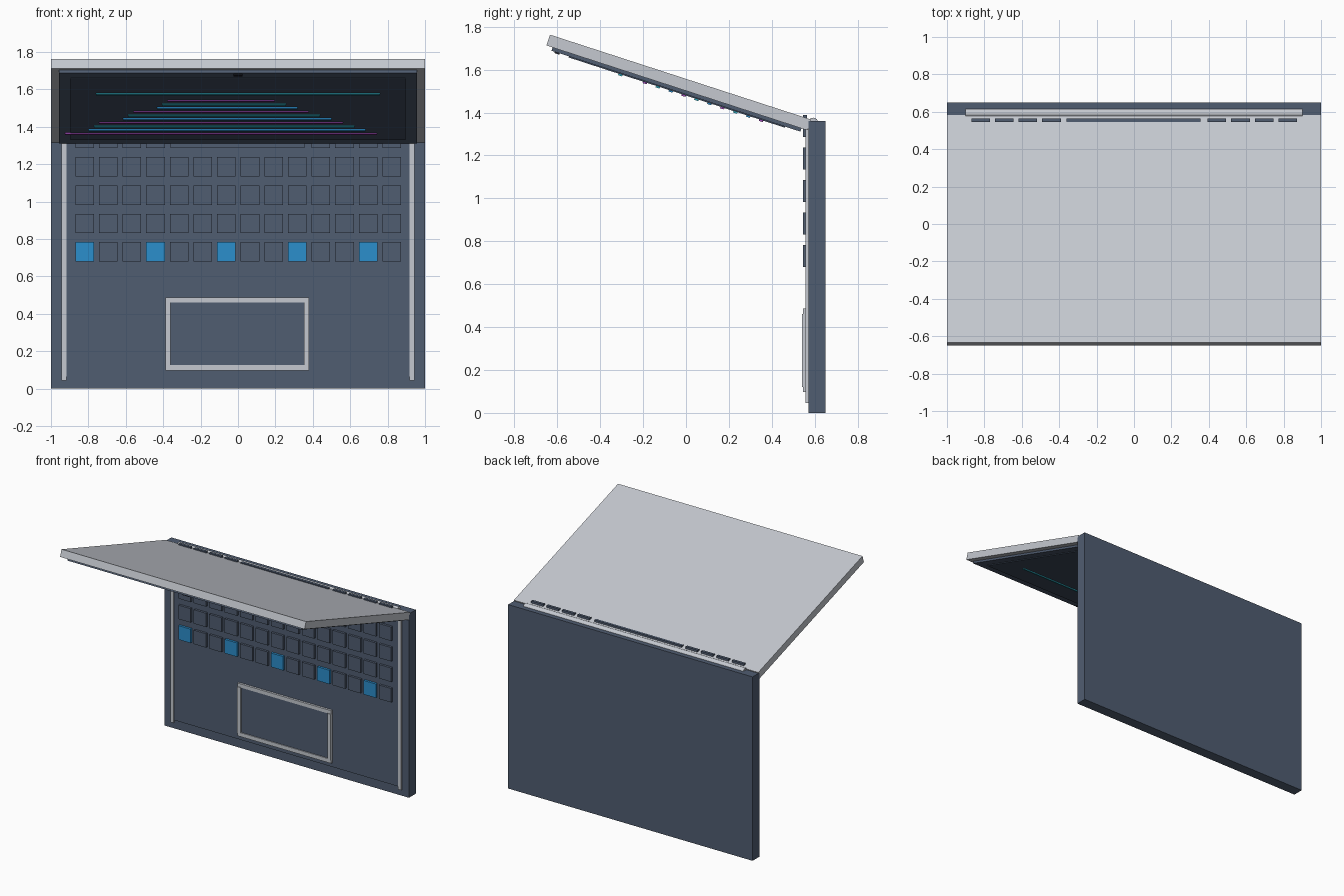
import bpy, bmesh, math
from mathutils import Vector, Matrix

if "Cube" in bpy.data.objects:
    bpy.data.objects.remove(bpy.data.objects["Cube"])


def material(name, r, g, b):
    def lin(c):
        c /= 255
        return c / 12.92 if c <= 0.04045 else ((c + 0.055) / 1.055) ** 2.4
    m = bpy.data.materials.new(name)
    m.diffuse_color = (lin(r), lin(g), lin(b), 1)
    m.use_nodes = True
    m.node_tree.nodes["Principled BSDF"].inputs["Base Color"].default_value = m.diffuse_color
    return m


SLATE = material("slate", 80, 93, 113)
SILVER = material("silver", 197, 201, 208)
SCREEN = material("dark_screen", 68, 81, 100)
BLUE = material("key_blue", 43, 142, 204)
CYAN = material("cyan", 50, 175, 195)
PURPLE = material("purple", 160, 75, 185)
DARK = material("near_black", 30, 34, 42)


def box(name, x, y, z, mat, frame=None):
    """Box from (min, max) ranges, optionally placed in a tilted frame."""
    bm = bmesh.new()
    bmesh.ops.create_cube(bm, size=1)
    for v in bm.verts:
        v.co = Vector([r[0] if c < 0 else r[1] for c, r in zip(v.co, (x, y, z))])
    me = bpy.data.meshes.new(name)
    if frame:
        bm.transform(frame)
    bmesh.ops.recalc_face_normals(bm, faces=bm.faces)
    bm.to_mesh(me)
    bm.free()
    me.materials.append(mat)
    ob = bpy.data.objects.new(name, me)
    bpy.context.collection.objects.link(ob)
    return ob


# Upright base with raised deck plate and side rails
box("base", (-1, 1), (0.57, 0.65), (0, 1.36), SLATE)
box("deck_plate", (-0.917, 0.917), (0.562, 0.575), (0.065, 1.31), SLATE)
for s, side in ((-1, "left"), (1, "right")):
    box(side + "_rail", sorted((s * 0.917, s * 0.943)), (0.558, 0.575),
        (0.045, 1.32), SILVER)

# Keys: four full rows, then a row with the space bar by the hinge
PITCH = 0.1263
for row in range(5):
    z = 0.68 + row * 0.1515
    for col in range(14):
        if row == 4 and 4 <= col <= 9:
            continue
        x = -0.82 + col * PITCH
        blue = row == 0 and col % 3 == 0
        box(f"key_{row}_{col}", (x - 0.05, x + 0.05), (0.545, 0.565),
            (z, z + 0.103), BLUE if blue else SLATE)
box("space_bar", (-0.36, 0.355), (0.545, 0.565), (1.286, 1.387), SLATE)

# Touchpad with silver frame
box("touchpad", (-0.37, 0.365), (0.553, 0.57), (0.11, 0.475), SLATE)
for name, x in (("left", (-0.387, -0.36)), ("right", (0.352, 0.38))):
    box("touchpad_frame_" + name, x, (0.541, 0.57), (0.12, 0.462), SILVER)
for name, z in (("bottom", (0.097, 0.126)), ("top", (0.46, 0.487))):
    box("touchpad_frame_" + name, (-0.387, 0.38), (0.546, 0.57), z, SILVER)

# Hinge barrel
bpy.ops.mesh.primitive_cylinder_add(vertices=24, radius=0.023, depth=1.8,
                                    location=(0, 0.593, 1.353),
                                    rotation=(0, math.pi / 2, 0))
hinge = bpy.context.object
hinge.name = "hinge_barrel"
hinge.data.materials.append(SILVER)
bpy.ops.object.shade_smooth_by_angle()

# Lid frame: local y runs from far edge to hinge, local z is above the lid
LID = Matrix.Translation((0, -0.634, 1.763)) @ Matrix.Rotation(math.radians(-18), 4, 'X')
box("lid", (-1, 1), (0, 1.28), (-0.053, 0), SILVER, LID)
box("bezel", (-0.957, 0.957), (0.03, 1.25), (-0.069, -0.05), SLATE, LID)
box("screen", (-0.895, 0.895), (0.115, 1.175), (-0.074, -0.06), SCREEN, LID)
box("camera", (-0.025, 0.025), (0.045, 0.07), (-0.075, -0.06), DARK, LID)

# Glowing screen lines
box("screen_title_line", (-0.76, 0.76), (0.36, 0.38), (-0.081, -0.073), CYAN, LID)
for i in range(10):
    u = 0.49 + i * 0.0633
    left = -(0.377 + 0.061 * i) + 0.033 * (i % 3)
    right = 0.195 + 0.061 * i
    box(f"screen_line_{i}", (left, right), (u - 0.01, u + 0.01),
        (-0.081, -0.073), (PURPLE, CYAN, BLUE)[i % 3], LID)
